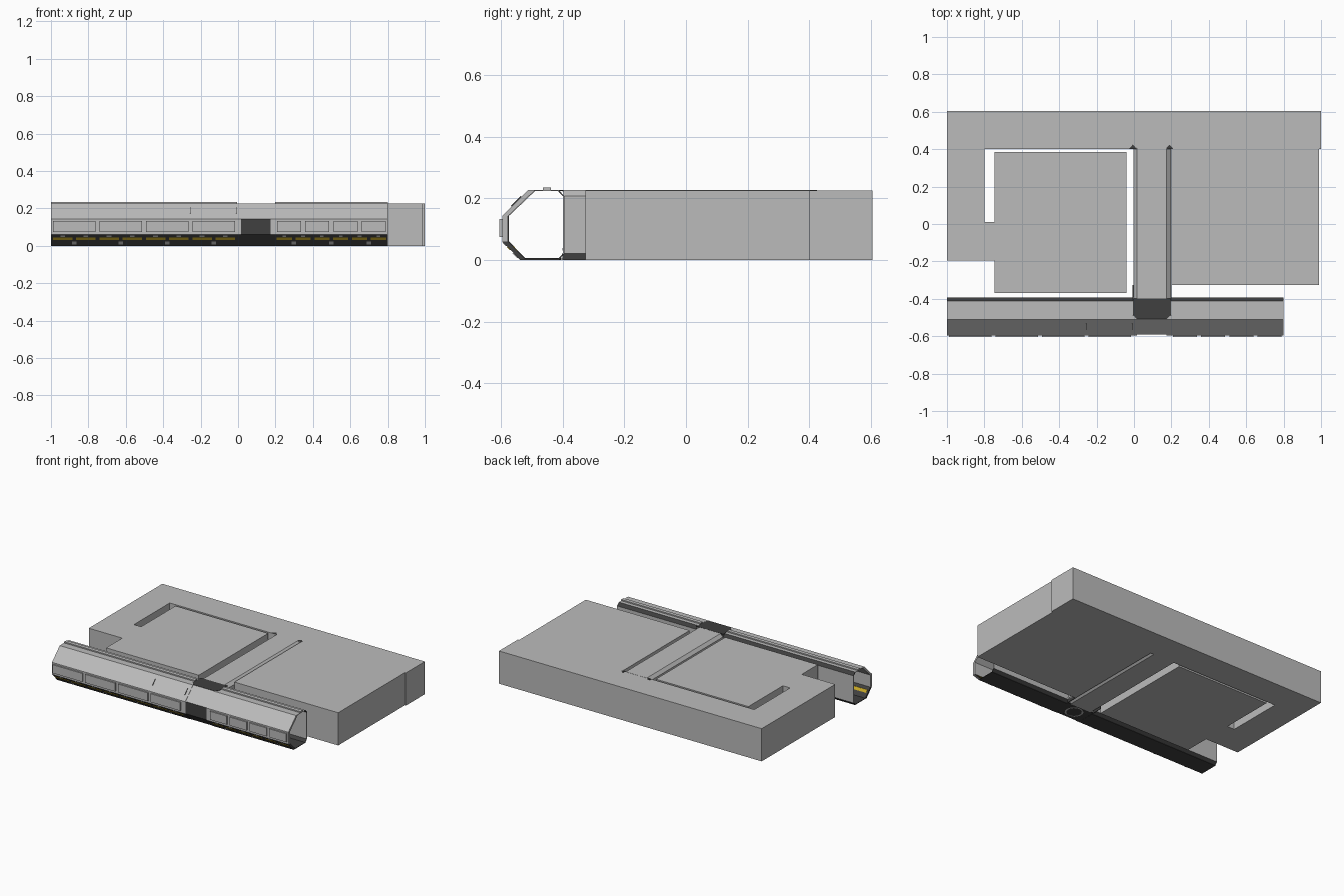
import bpy, bmesh, math
from mathutils import Vector

if "Cube" in bpy.data.objects:
    bpy.data.objects.remove(bpy.data.objects["Cube"])


def material(name, rgb):
    m = bpy.data.materials.new(name)
    m.diffuse_color = (*rgb, 1)
    m.use_nodes = True
    m.node_tree.nodes["Principled BSDF"].inputs["Base Color"].default_value = m.diffuse_color
    return m


GREY = material("light_grey", (0.5, 0.5, 0.5))
DARK = material("charcoal", (0.05, 0.05, 0.05))
YELLOW = material("warning_yellow", (0.55, 0.38, 0.02))


def prism(name, profile, lo, hi, axis, mat):
    """Extrude a closed 2D profile: axis x takes (y,z), y takes (x,z), z takes (x,y)."""
    place = {"x": lambda a, b, t: (t, a, b),
             "y": lambda a, b, t: (a, t, b),
             "z": lambda a, b, t: (a, b, t)}[axis]
    bm = bmesh.new()
    rings = [[bm.verts.new(place(a, b, t)) for a, b in profile] for t in (lo, hi)]
    bm.faces.new(rings[0])
    bm.faces.new(rings[1])
    n = len(profile)
    for i in range(n):
        j = (i + 1) % n
        bm.faces.new((rings[0][i], rings[0][j], rings[1][j], rings[1][i]))
    bmesh.ops.recalc_face_normals(bm, faces=bm.faces)
    me = bpy.data.meshes.new(name)
    bm.to_mesh(me)
    bm.free()
    me.materials.append(mat)
    ob = bpy.data.objects.new(name, me)
    bpy.context.collection.objects.link(ob)
    return ob


def box(name, x0, x1, y0, y1, z0, z1, mat):
    return prism(name, [(x0, y0), (x1, y0), (x1, y1), (x0, y1)], z0, z1, "z", mat)


def sheet(name, line, t, lo, hi, axis, mat):
    """Extrude an open polyline as a thin wall of thickness t on its right side."""
    pts = [Vector(p) for p in line]
    inner = []
    for i, p in enumerate(pts):
        ns = []
        for a, b in ((i - 1, i), (i, i + 1)):
            if a >= 0 and b < len(pts):
                d = (pts[b] - pts[a]).normalized()
                ns.append(Vector((d.y, -d.x)))
        n = sum(ns, Vector((0, 0))).normalized()
        inner.append(p + n * (t / n.dot(ns[0])))
    return prism(name, line + [tuple(p) for p in reversed(inner)], lo, hi, axis, mat)


TOP = 0.226

# Solid ground masses around the corridors
main_outline = [(-1, 0.605), (1, 0.605), (1, 0.40), (0.99, 0.40), (0.99, -0.325),
                (0.2, -0.325), (0.2, 0.40), (-0.8, 0.40), (-0.8, 0.01),
                (-0.745, 0.01), (-0.745, 0.385), (-0.04, 0.385), (-0.04, -0.37),
                (-0.745, -0.37), (-0.745, -0.195), (-1, -0.195)]
prism("solid_mass", main_outline, 0, TOP - 0.001, "z", GREY)

# Side corridor: ceiling, chamfered walls and floor
sheet("side_corridor_left_wall", [(0.015, 0), (-0.004, 0.02), (-0.004, 0.207), (0.015, TOP)],
      0.004, -0.397, 0.405, "y", GREY)
sheet("side_corridor_right_wall", [(0.175, TOP), (0.198, 0.207), (0.198, 0.02), (0.175, 0)],
      0.004, -0.397, 0.405, "y", GREY)
box("side_corridor_ceiling", 0.015, 0.175, -0.40, 0.405, TOP - 0.004, TOP, GREY)
box("side_corridor_floor", 0.015, 0.175, -0.40, 0.405, 0, 0.004, GREY)
for n, x, s in (("left", -0.004, -1), ("right", 0.198, 1)):
    # Skirting on the corridor stub and the pointed ends of the grooves
    box(f"{n}_skirting", min(x, x + s * 0.003), max(x, x + s * 0.003),
        -0.40, -0.326, 0.0, 0.022, DARK)
    box(f"{n}_skirting_rail", min(x, x + s * 0.002), max(x, x + s * 0.002),
        -0.40, -0.326, 0.03, 0.038, GREY)
    c = -0.006 if s < 0 else 0.19
    prism(f"{n}_groove_end", [(c - 0.02, 0.402), (c + 0.02, 0.402), (c, 0.425)],
          TOP - 0.001, TOP, "z", DARK)

# Main corridor: two long sections with an open-ended chamfered section
upper = [(-0.595, 0.143), (-0.511, TOP), (-0.489, TOP), (-0.576, 0.143)]
middle = [(-0.595, 0.06), (-0.595, 0.143), (-0.576, 0.143), (-0.576, 0.06)]
lower = [(-0.537, 0), (-0.595, 0.06), (-0.576, 0.06), (-0.518, 0)]
for side, x0, x1 in (("left", -1.0, -0.006), ("right", 0.197, 0.8)):
    prism(f"{side}_upper_slope", upper, x0, x1, "x", GREY)
    prism(f"{side}_front_wall", middle, x0, x1, "x", GREY)
    prism(f"{side}_lower_slope", lower, x0, x1, "x", DARK)
    box(f"{side}_ceiling", x0, x1, -0.511, -0.412, TOP - 0.003, TOP, GREY)
    box(f"{side}_ceiling_strip", x0, x1, -0.463, -0.438, TOP, 0.234, GREY)
    box(f"{side}_floor", x0, x1, -0.53, -0.41, 0, 0.004, DARK)
    box(f"{side}_back_wall", x0, x1, -0.398, -0.394, 0.02, 0.207, GREY)
    prism(f"{side}_back_top_chamfer",
          [(-0.412, TOP), (-0.394, 0.207), (-0.398, 0.205), (-0.414, TOP - 0.004)],
          x0, x1, "x", DARK)
    prism(f"{side}_back_bottom_chamfer",
          [(-0.412, 0), (-0.394, 0.02), (-0.398, 0.022), (-0.414, 0.004)],
          x0, x1, "x", DARK)

    # Raised wall panels, four to a section
    pitch = (x1 - x0) / 4
    gap = 0.011
    for i in range(4):
        a = x0 + i * pitch + gap
        b = a + pitch - 2 * gap
        box(f"{side}_wall_panel_{i + 1}", a, b, -0.604, -0.594, 0.075, 0.133, GREY)

    # Yellow dashes and grey brackets on the lower slope, outside and inside
    count = 8 if side == "left" else 6
    step = (x1 - x0) / count

    def on_slope(z0, z1, out):
        y = lambda z: -0.537 - 0.967 * z
        return [(y(z0), z0), (y(z1), z1), (y(z1) - out, z1), (y(z0) - out, z0)]

    for i in range(count):
        a = x0 + i * step
        prism(f"{side}_yellow_dash_{i + 1}", on_slope(0.033, 0.042, 0.003),
              a + 0.03, a + step - 0.03, "x", YELLOW)
        prism(f"{side}_inner_yellow_dash_{i + 1}", on_slope(0.030, 0.045, -0.022),
              a + 0.01, a + step - 0.01, "x", YELLOW)
        if i % 2:
            prism(f"{side}_bracket_{i + 1}", on_slope(0.006, 0.022, 0.004),
                  a - 0.012, a + 0.012, "x", GREY)
        prism(f"{side}_clip_{i + 1}", on_slope(0.046, 0.056, 0.003),
              a + step * 0.4, a + step * 0.6, "x", GREY)

# Small dark slots on the upper slope
for i, x in enumerate((-0.255, -0.009)):
    prism(f"slope_slot_{i + 1}",
          [(-0.565, 0.173), (-0.533, 0.205), (-0.535, 0.207), (-0.567, 0.175)],
          x - 0.002, x + 0.002, "x", DARK)

# Junction: frame ribs, dark ceiling, dark front panel
for n, x0, x1 in (("left", -0.006, 0.015), ("right", 0.175, 0.197)):
    prism(f"junction_{n}_rib_top", upper, x0, x1, "x", GREY)
    prism(f"junction_{n}_rib_middle", middle, x0, x1, "x", GREY)
    prism(f"junction_{n}_rib_bottom", lower, x0, x1, "x", DARK)
prism("junction_upper_slope", [(y + 0.003, z) for y, z in upper], 0.015, 0.175, "x", GREY)
prism("junction_front_panel", [(y + 0.003, z) for y, z in middle], 0.015, 0.175, "x", DARK)
prism("junction_lower_slope", [(y + 0.003, z) for y, z in lower], 0.015, 0.175, "x", DARK)
prism("junction_ceiling", [(-0.006, -0.397), (0.197, -0.397), (0.197, -0.485), (0.175, -0.508),
                           (0.015, -0.508), (-0.006, -0.485)], TOP - 0.003, TOP + 0.001, "z", DARK)
box("junction_floor", -0.006, 0.197, -0.53, -0.397, 0.001, 0.004, DARK)

# Round floor ring seen from below
ring = bmesh.new()
segs = 24
loops = [[ring.verts.new((0.095 + r * math.cos(2 * math.pi * i / segs),
                          -0.463 + r * math.sin(2 * math.pi * i / segs), z))
          for i in range(segs)]
         for r, z in ((0.058, 0.0), (0.048, 0.0), (0.048, 0.006), (0.058, 0.006))]
for k in range(4):
    for i in range(segs):
        j = (i + 1) % segs
        ring.faces.new((loops[k][i], loops[k][j], loops[(k + 1) % 4][j], loops[(k + 1) % 4][i]))
bmesh.ops.recalc_face_normals(ring, faces=ring.faces)
me = bpy.data.meshes.new("junction_floor_ring")
ring.to_mesh(me)
ring.free()
me.materials.append(GREY)
bpy.context.collection.objects.link(bpy.data.objects.new("junction_floor_ring", me))
